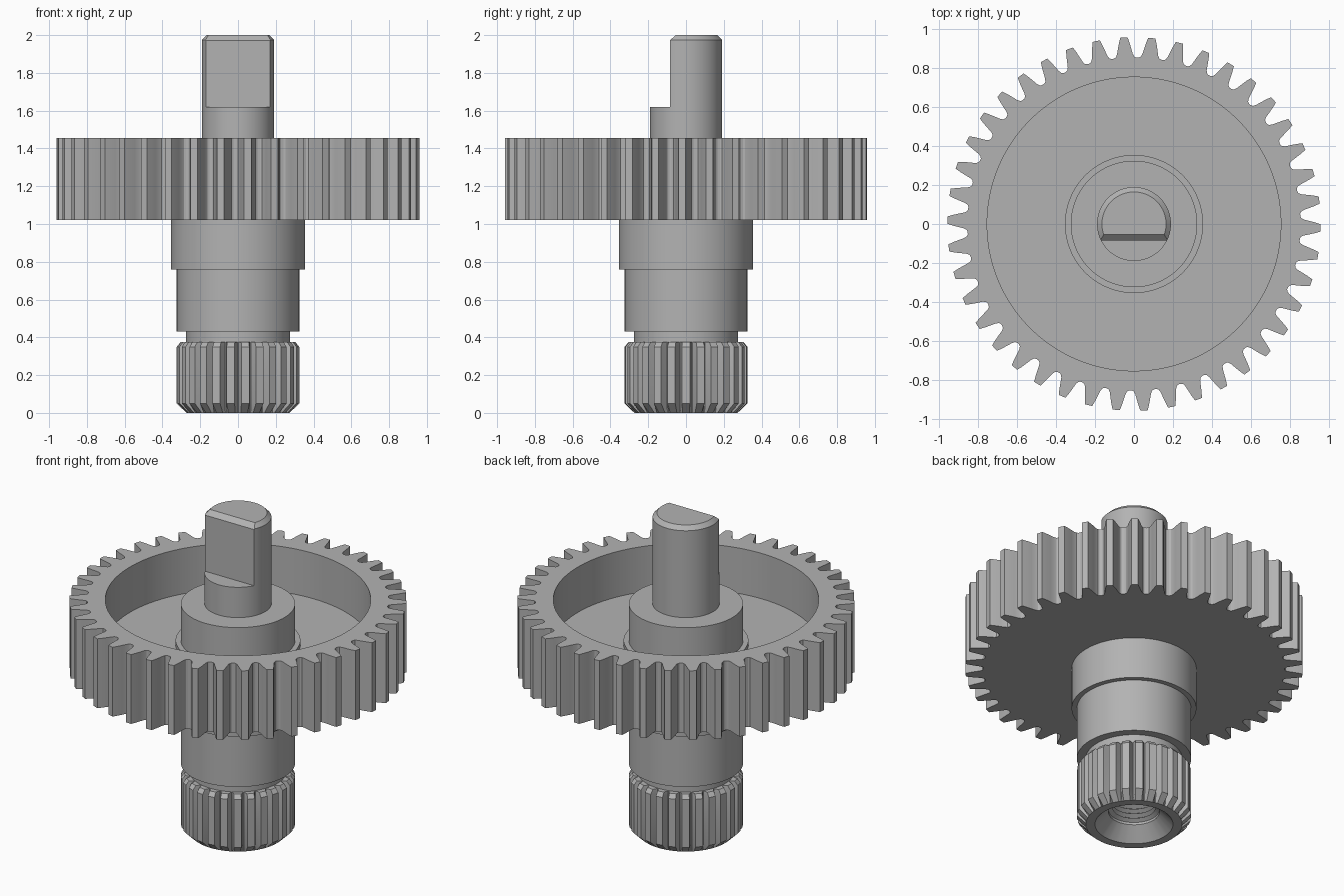
import bpy, bmesh, math
from mathutils import Vector

cube = bpy.data.objects.get("Cube")
if cube:
    bpy.data.objects.remove(cube, do_unlink=True)

steel = bpy.data.materials.new("steel grey")
steel.use_nodes = True
GREY = (0.45, 0.45, 0.45, 1)
steel.diffuse_color = GREY
steel.node_tree.nodes["Principled BSDF"].inputs["Base Color"].default_value = GREY


def loft(rings, teeth=96, tooth=((0, 1),), phase=0.0, caps=True):
    """Skin rings of (radius, z, toothed); toothed rings follow the tooth
    profile of (pitch fraction, radius), clamped to the ring radius."""
    bm = bmesh.new()
    pitch = math.tau / teeth
    loops = []
    for radius, z, *toothed in rings:
        loop = []
        for i in range(teeth):
            for frac, r in tooth:
                a = phase + (i + frac) * pitch
                rad = min(r, radius) if toothed else radius
                loop.append(bm.verts.new((rad * math.cos(a), rad * math.sin(a), z)))
        loops.append(loop)
    for low, high in zip(loops, loops[1:]):
        for j in range(len(low)):
            bm.faces.new((low[j - 1], low[j], high[j], high[j - 1]))
    if caps:
        bm.faces.new(loops[0])
        bm.faces.new(loops[-1])
    return bm


def finish(bm, name):
    bmesh.ops.recalc_face_normals(bm, faces=bm.faces[:])
    mesh = bpy.data.meshes.new(name)
    bm.to_mesh(mesh)
    bm.free()
    mesh.materials.append(steel)
    obj = bpy.data.objects.new(name, mesh)
    bpy.context.collection.objects.link(obj)
    bpy.ops.object.select_all(action='DESELECT')
    obj.select_set(True)
    bpy.context.view_layer.objects.active = obj
    bpy.ops.object.shade_smooth_by_angle(angle=math.radians(25))
    return obj


def symmetric(half):
    """Mirror a half tooth profile about its centre."""
    return [(-f, r) for f, r in reversed(half)] + list(half)


# Gear rim and web with a recessed upper face
TIP = 0.96
gear_tooth = symmetric([(0.13, TIP), (0.2, 0.93), (0.26, 0.9), (0.31, 0.875),
                        (0.37, 0.861), (0.45, 0.856)])
gear = loft([(0.34, 1.02), (TIP, 1.02, True), (TIP, 1.455, True), (0.755, 1.455),
             (0.755, 1.17), (0.34, 1.17)],
            42, gear_tooth, math.radians(-1.2), caps=False)
finish(gear, "gear_wheel")

# Stepped journal, collar, hub and lower part of the output shaft
finish(loft([(0.275, 0.37), (0.275, 0.43), (0.325, 0.43), (0.325, 0.76),
             (0.355, 0.76), (0.355, 1.2), (0.325, 1.2), (0.325, 1.43),
             (0.19, 1.43), (0.19, 1.62)]), "journal_and_hub")

# Splined end with a countersunk, threaded bore
spline_tooth = symmetric([(0.27, 0.325), (0.47, 0.278)])
thread = []
for k in range(8):
    z = 0.32 - k * 0.03
    thread += [(0.122, z), (0.145, z - 0.015)]
finish(loft([(0.122, 0.34)] + thread + [(0.145, 0.08), (0.222, 0), (0.273, 0),
            (0.325, 0.05, True), (0.325, 0.35, True), (0.305, 0.375, True),
            (0.25, 0.375)], 26, spline_tooth), "splined_end")

# D-shaped output shaft: a chamfered cylinder cut by the flat and its bevel
shaft = loft([(0.19, 1.62), (0.19, 1.975), (0.165, 2)])
for point, normal in (((0, -0.085, 1.8), (0, -1, 0)),
                      ((0, -0.085, 1.972), (0, -0.028, 0.03))):
    cut = bmesh.ops.bisect_plane(shaft, geom=shaft.verts[:] + shaft.edges[:] + shaft.faces[:],
                                 plane_co=point, plane_no=Vector(normal).normalized(),
                                 clear_outer=True)
    edges = [e for e in cut["geom_cut"] if isinstance(e, bmesh.types.BMEdge)]
    bmesh.ops.holes_fill(shaft, edges=edges)
finish(shaft, "output_shaft")
